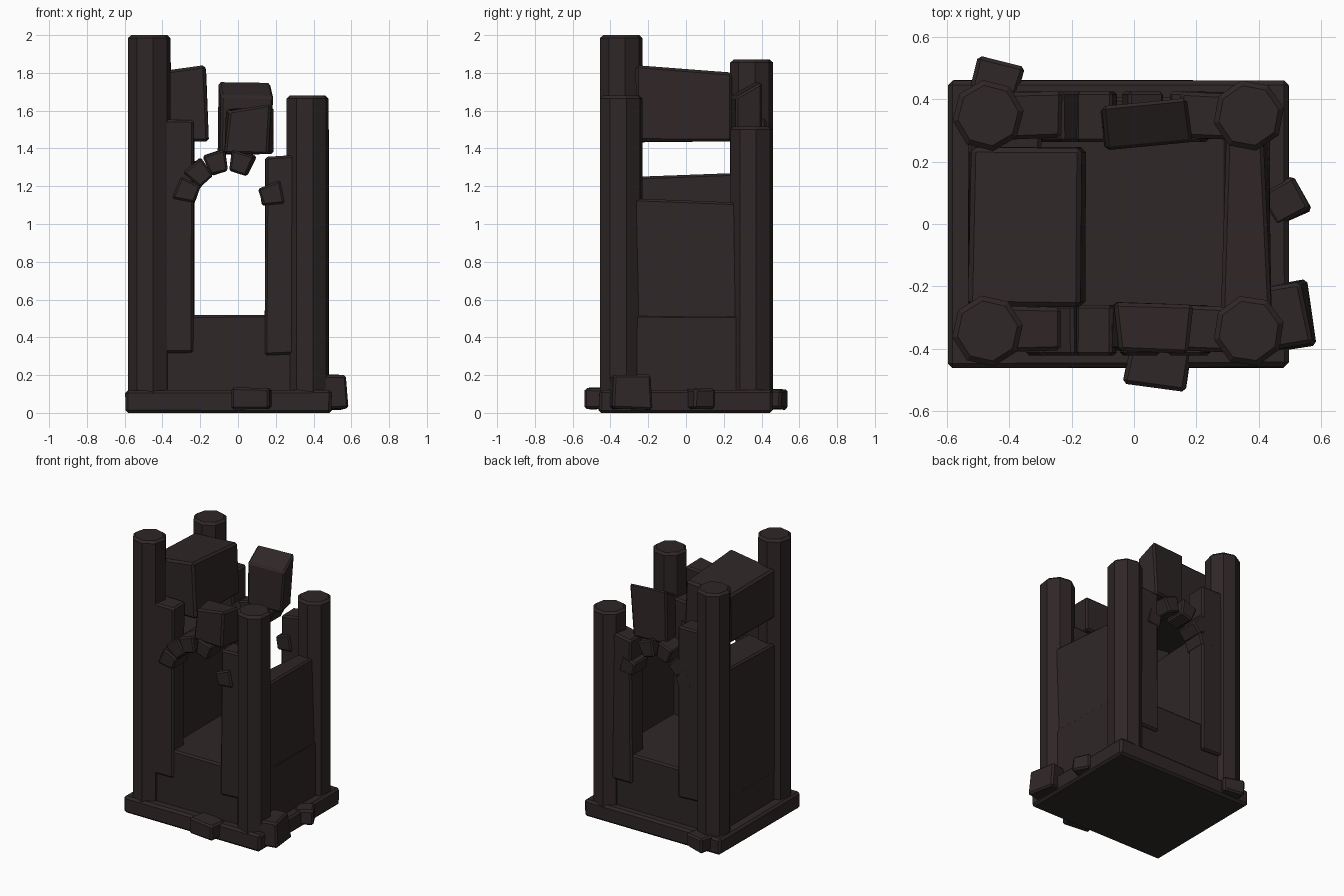
import bpy, bmesh, math, random
from mathutils import Vector, Matrix

if "Cube" in bpy.data.objects:
    bpy.data.objects.remove(bpy.data.objects["Cube"])

random.seed(4)
stone = bpy.data.materials.new("dark_stone")
stone.diffuse_color = (0.029, 0.020, 0.020, 1)
stone.use_nodes = True
stone.node_tree.nodes["Principled BSDF"].inputs["Base Color"].default_value = stone.diffuse_color


def finish(name, bm, bevel):
    """Chamfer every edge and make the object, flat shaded."""
    bmesh.ops.recalc_face_normals(bm, faces=bm.faces)
    if bevel:
        edges = [e for e in bm.edges if e.calc_face_angle(0) > 1.0]
        bmesh.ops.bevel(bm, geom=edges, offset=bevel, segments=1,
                        affect='EDGES', clamp_overlap=True)
    me = bpy.data.meshes.new(name)
    bm.to_mesh(me)
    bm.free()
    me.materials.append(stone)
    ob = bpy.data.objects.new(name, me)
    bpy.context.collection.objects.link(ob)
    return ob


def block(name, x, y, z, turn=0, jitter=0.006, bevel=0.012, move={}):
    """Rough-hewn box from ranges; move shifts chosen corners (0/1 per axis)."""
    bm = bmesh.new()
    bmesh.ops.create_cube(bm, size=1)
    c = Vector(((x[0] + x[1]) / 2, (y[0] + y[1]) / 2, 0))
    rot = Matrix.Rotation(math.radians(turn), 3, 'Z')
    for v in bm.verts:
        k = tuple(int(a > 0) for a in v.co)
        p = Vector((x[k[0]], y[k[1]], z[k[2]])) + Vector(move.get(k, (0, 0, 0)))
        p += Vector([random.uniform(-jitter, jitter) for _ in range(3)])
        v.co = rot @ (p - c) + c
    return finish(name, bm, bevel)


def pillar(name, x, y, top, turn):
    bm = bmesh.new()
    bmesh.ops.create_cone(bm, cap_ends=True, segments=8, radius1=0.115, radius2=0.115,
                          depth=top - 0.05,
                          matrix=Matrix.Translation((x, y, (top + 0.05) / 2))
                          @ Matrix.Rotation(math.radians(turn), 4, 'Z'))
    return finish(name, bm, 0.016)


def voussoir(name, angle, y0, y1):
    """Wedge stone of the arch, centred on (-0.05, 1.1)."""
    a = math.radians(angle + random.uniform(-4, 4))
    bm = bmesh.new()
    bmesh.ops.create_cube(bm, size=1)
    for v in bm.verts:
        out = v.co.x > 0
        r = (0.29 if out else 0.175) + random.uniform(-0.006, 0.006)
        half = (0.062 if out else 0.046) * (1 if v.co.z > 0 else -1)
        v.co = Vector((-0.05 + r * math.cos(a) - half * math.sin(a),
                       y1 if v.co.y > 0 else y0,
                       1.1 + r * math.sin(a) + half * math.cos(a)))
    return finish(name, bm, 0.01)


# Base slab and solid lower storey
block("base_slab", (-0.595, 0.495), (-0.46, 0.46), (0, 0.12), jitter=0.003, bevel=0.015)
block("lower_core", (-0.53, 0.435), (-0.395, 0.405), (0.08, 0.52), jitter=0.004)

# Corner pillars, broken at different heights
pillar("pillar_front_left", -0.47, -0.343, 2.0, 10)
pillar("pillar_front_right", 0.368, -0.343, 1.68, 14)
pillar("pillar_back_left", -0.468, 0.348, 1.87, 8)
pillar("pillar_back_right", 0.368, 0.348, 1.515, 12)

# Jambs and broken arch, front and back
for side, y0, y1 in (("front", -0.41, -0.265), ("back", 0.275, 0.42)):
    block(side + "_jamb_left", (-0.42, -0.235), (y0, y1), (0.32, 1.555))
    block(side + "_jamb_right", (0.145, 0.31), (y0, y1), (0.31, 1.37),
          move={(0, 0, 1): (0, 0, -0.02), (0, 1, 1): (0, 0, -0.02)})
    for i, ang in enumerate((165, 136, 109, 75, 16)):
        voussoir("%s_arch_stone_%d" % (side, i + 1), ang, y0 - 0.012, y1 + 0.005)

# Side walls
block("right_wall", (0.285, 0.43), (-0.30, 0.30), (0.31, 1.12), jitter=0.004,
      move={(0, 0, 1): (-0.01, 0, 0.015), (1, 0, 1): (0.01, 0, 0.015),
            (1, 1, 1): (-0.02, 0, -0.01), (0, 1, 1): (0.01, 0, -0.01)})
block("left_wall", (-0.53, -0.30), (-0.30, 0.30), (0.31, 1.26), jitter=0.004,
      move={(0, 1, 1): (0, 0, 0.01), (1, 1, 1): (0, 0, 0.01),
            (0, 0, 1): (0, 0, -0.01), (1, 0, 1): (0, 0, -0.01)})

# Remaining upper masonry
block("upper_left_wall", (-0.53, -0.155), (-0.265, 0.245), (1.435, 1.80), jitter=0.003,
      bevel=0.015,
      move={(0, 0, 1): (0, 0, -0.01), (1, 0, 1): (-0.02, 0, 0.042),
            (0, 1, 1): (0.01, 0, -0.02), (1, 1, 1): (-0.015, 0, 0.0)})
block("upper_front_block", (-0.07, 0.185), (-0.41, -0.255), (1.37, 1.62), turn=-2,
      jitter=0.003,
      move={(0, 0, 1): (0.025, 0, -0.02), (0, 1, 1): (0, 0, -0.01),
            (1, 0, 1): (-0.005, 0, 0.015), (1, 0, 0): (-0.025, 0, 0)})
block("upper_back_block", (-0.10, 0.18), (0.25, 0.39), (1.37, 1.72), turn=6, jitter=0.003,
      move={(0, 0, 1): (0, 0, -0.04), (1, 0, 1): (0, 0, -0.05),
            (0, 1, 1): (0, 0, 0.035), (1, 1, 1): (0, 0, 0.035),
            (1, 0, 0): (-0.02, 0, 0), (1, 1, 0): (-0.03, 0, 0)})

# Fallen stones around the base
block("rubble_front", (-0.02, 0.175), (-0.525, -0.38), (0.02, 0.13), turn=-10)
block("rubble_front_right", (0.34, 0.575), (-0.405, -0.195), (0.02, 0.20), turn=9,
      move={(1, 0, 1): (-0.02, 0.01, 0), (1, 1, 1): (-0.03, -0.01, 0)})
block("rubble_right", (0.42, 0.55), (0.01, 0.13), (0.02, 0.125), turn=28)
block("rubble_back", (-0.52, -0.365), (0.40, 0.525), (0.02, 0.125), turn=-14)
